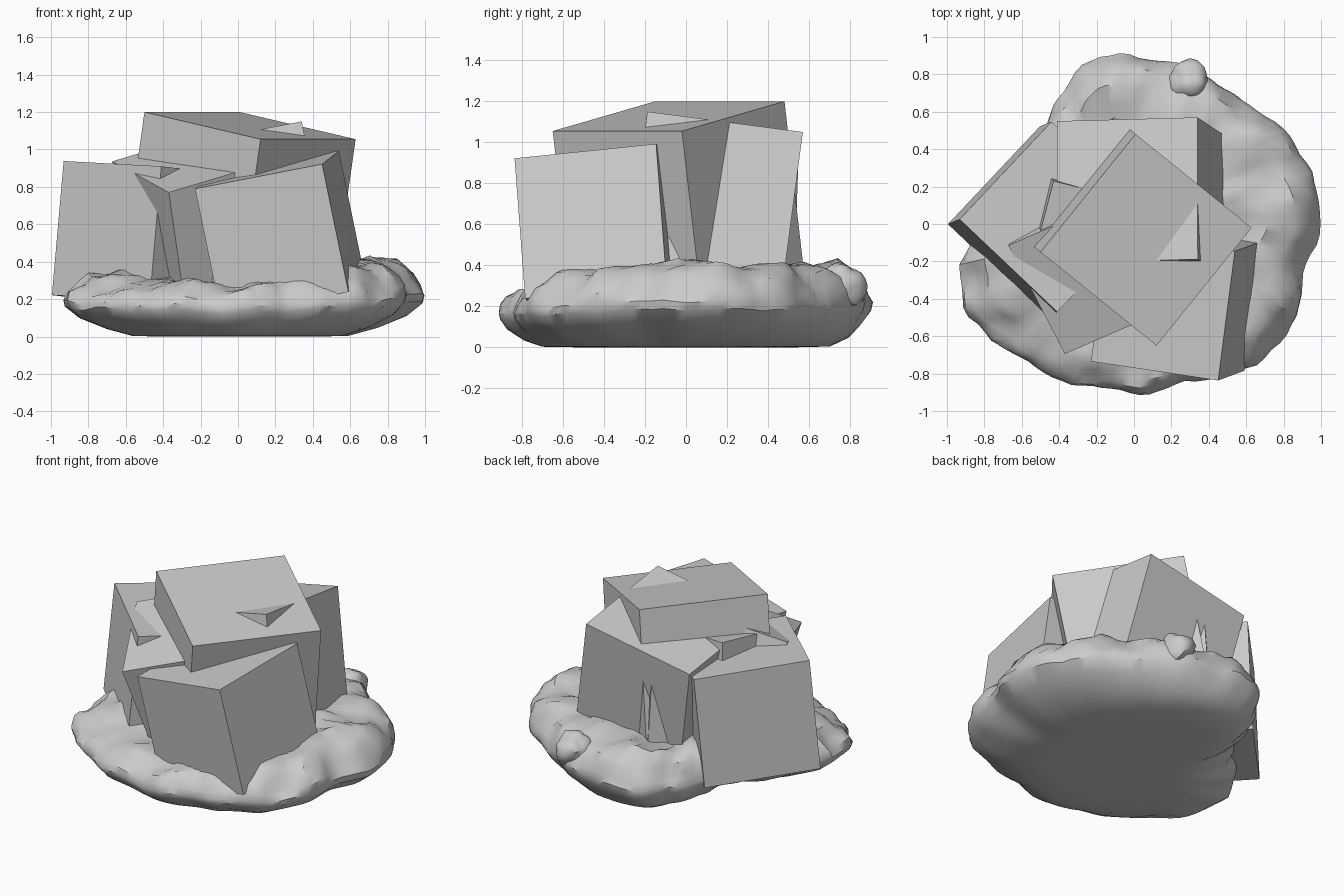
import bpy, bmesh, math
from mathutils import Vector, Matrix, noise

cube = bpy.data.objects.get("Cube")
if cube:
    bpy.data.objects.remove(cube, do_unlink=True)

stone = bpy.data.materials.new("grey_stone")
stone.use_nodes = True
GREY = (0.6, 0.6, 0.6, 1)
stone.diffuse_color = GREY
stone.node_tree.nodes["Principled BSDF"].inputs["Base Color"].default_value = GREY


def add_object(name, bm):
    mesh = bpy.data.meshes.new(name)
    bmesh.ops.recalc_face_normals(bm, faces=bm.faces)
    bm.to_mesh(mesh)
    bm.free()
    mesh.materials.append(stone)
    obj = bpy.data.objects.new(name, mesh)
    bpy.context.collection.objects.link(obj)
    return obj


def block(name, corner, edge_a, edge_b, size):
    """Cube hanging below a top corner, with two top edges along a and b."""
    a = Vector(edge_a).normalized()
    up = a.cross(Vector(edge_b)).normalized()
    b = up.cross(a)
    bm = bmesh.new()
    bmesh.ops.create_cube(bm, size=size)
    turn = Matrix((a, b, up)).transposed().to_4x4()
    centre = Vector(corner) + (a + b - up) * size / 2
    bm.transform(Matrix.Translation(centre) @ turn)
    return add_object(name, bm)


# Tumbled stone blocks
block("top_block", (-0.5, -0.15, 1.2), (0.62, -0.5, -0.145), (0.5, 0.62, 0), 0.81)
block("left_block", (-0.41, -0.47, 0.91), (0.48, 0.51, -0.06), (-0.53, 0.46, 0.03), 0.72)
block("front_block", (-0.23, -0.735, 0.79), (0.67, -0.1, 0.13), (0.09, 0.68, 0.07), 0.7)
block("back_block", (0.34, 0.57, 1.05), (-0.75, -0.02, -0.145), (0, -0.76, 0.1), 0.765)
block("middle_block", (-0.37, -0.695, 0.77), (0.6, 0.26, 0.18), (-0.32, 0.57, 0.16), 0.675)

# Small block corners that poke out between the big ones
block("small_block", (-0.43, 0.23, 1.0), (-0.06, -0.23, -0.02), (0.14, -0.05, -0.02), 0.33)
block("back_shard", (-0.115, 0.53, 0.74), (-0.7, -0.7, -0.07), (0.7, -0.7, -0.07), 0.4)

# Rough rock base: outline radius every 15 degrees, counter-clockwise from +x
OUTLINE = [1.0, .98, .96, .89, .87, .88, .9, .92, .8, .7, .62, .65,
           .8, .96, 1.01, .95, .93, .89, .9, .89, .94, 1.02, 1.0, .93]
# Ridge height every 45 degrees
RIDGE = [.41, .41, .39, .38, .36, .32, .28, .37]
# Rings from the bottom centre, round the rim, to the top centre
PROFILE = [(.3, 0), (.6, 0), (.78, .01), (.88, .12), (.95, .28), (.99, .44), (1, .54),
           (.985, .66), (.95, .78), (.91, .88), (.86, .96), (.8, 1), (.7, .99), (.55, .96), (.2, .9)]
STEPS = 110


def around(values, angle):
    t = angle / math.tau * len(values)
    i = int(t)
    f = t - i
    f = f * f * (3 - 2 * f)
    return values[i] * (1 - f) + values[(i + 1) % len(values)] * f


bm = bmesh.new()
rings = []
for row, (frac, level) in enumerate(PROFILE):
    ring = []
    for k in range(STEPS):
        ang = k * math.tau / STEPS
        out = Vector((math.cos(ang), math.sin(ang), 0))
        # The flat underside is narrower from side to side
        tuck = (0.24, 0.24, 0.24, 0.14, 0.04)[row] if row < 5 else 0
        r = around(OUTLINE, ang) * frac * (1 - tuck * out.x ** 2)
        p = out * r
        p.z = around(RIDGE, ang) * level
        if level > 0.02:
            lump = noise.noise(p * 5) * 0.05 + noise.noise(p * 10) * 0.03
            p += out * lump * frac * 0.6
            p.z = max(0, p.z + lump * level)
        ring.append(bm.verts.new(p))
    rings.append(ring)
for low, high in zip(rings, rings[1:]):
    for k in range(STEPS):
        n = (k + 1) % STEPS
        bm.faces.new((low[k], low[n], high[n], high[k]))
bm.faces.new(rings[0])
bm.faces.new(rings[-1])
base = add_object("rock_base", bm)

# Loose rock bedded in the back rim
bm = bmesh.new()
bmesh.ops.create_icosphere(bm, subdivisions=3, radius=0.11)
for v in bm.verts:
    v.co *= 1 + noise.noise(v.co * 14) * 0.25
bm.transform(Matrix.Translation((0.3, 0.76, 0.3)))
rock = add_object("loose_rock", bm)

for obj in (base, rock):
    obj.select_set(True)
bpy.context.view_layer.objects.active = base
bpy.ops.object.shade_smooth_by_angle(angle=math.radians(35))
